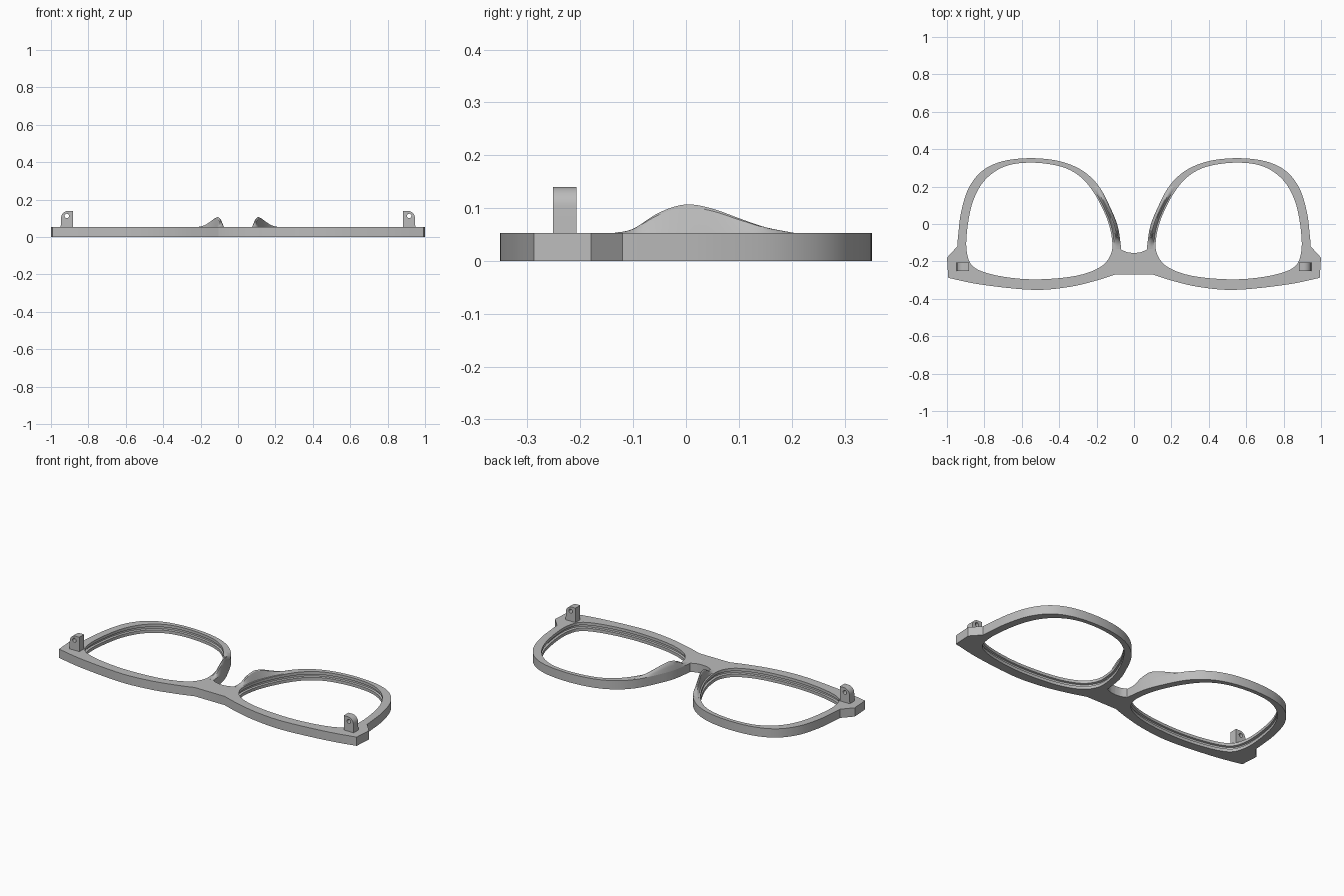
import bpy, bmesh, math
from mathutils import Vector

if "Cube" in bpy.data.objects:
    bpy.data.objects.remove(bpy.data.objects["Cube"])

THICK = 0.053

grey = bpy.data.materials.new("plain grey")
grey.use_nodes = True
COLOUR = (0.5, 0.5, 0.5, 1)
grey.diffuse_color = COLOUR
grey.node_tree.nodes["Principled BSDF"].inputs["Base Color"].default_value = COLOUR


def spline(pts, closed=False, n=8):
    """Smooth curve through the points."""
    p = [Vector(q) for q in pts]
    count = len(p)
    out = []
    for i in range(count if closed else count - 1):
        if closed:
            a, b, c, d = (p[(i + k) % count] for k in (-1, 0, 1, 2))
        else:
            a, b, c, d = p[max(i - 1, 0)], p[i], p[i + 1], p[min(i + 2, count - 1)]
        for s in range(n):
            t = s / n
            out.append(0.5 * (2 * b + (c - a) * t + (2 * a - 5 * b + 4 * c - d) * t * t
                              + (3 * b - a - 3 * c + d) * t ** 3))
    if not closed:
        out.append(p[-1])
    return out


def finish(bm, name, mirrored=False):
    bmesh.ops.recalc_face_normals(bm, faces=bm.faces)
    mesh = bpy.data.meshes.new(name)
    bm.to_mesh(mesh)
    bm.free()
    mesh.materials.append(grey)
    obj = bpy.data.objects.new(name, mesh)
    bpy.context.collection.objects.link(obj)
    bpy.ops.object.select_all(action='DESELECT')
    obj.select_set(True)
    bpy.context.view_layer.objects.active = obj
    bpy.ops.object.shade_smooth_by_angle(angle=math.radians(30))
    if mirrored:
        obj.modifiers.new("Mirror", 'MIRROR').use_mirror_merge = False
    return obj


def plate(bm, stacks, place):
    """Solid plate: each stack of rings (loop, level) makes one wall; ends are capped."""
    caps = ([], [])
    for stack in stacks:
        rings = [[bm.verts.new(place(q, level)) for q in loop] for loop, level in stack]
        n = len(rings[0])
        for low, high in zip(rings, rings[1:]):
            for i in range(n):
                j = (i + 1) % n
                bm.faces.new((low[i], low[j], high[j], high[i]))
        for cap, ring in zip(caps, (rings[0], rings[-1])):
            cap += [bm.edges.get((ring[i], ring[(i + 1) % n])) for i in range(n)]
    for cap in caps:
        bmesh.ops.triangle_fill(bm, edges=cap, use_beauty=True)


# Front frame outline, one half from the bridge round to the bridge
bridge = spline([(0, -.155), (.035, -.151), (.068, -.137)])
rim = spline([(.068, -.137), (.085, -.02), (.123, .08), (.19, .205), (.28, .288), (.40, .336),
              (.55, .352), (.70, .336), (.81, .285), (.885, .19), (.925, .06), (.94, -.06),
              (.945, -.12)])
brow = spline([(.993, -.288), (.81, -.325), (.54, -.352), (.35, -.337), (.20, -.302), (.10, -.27)])
half = bridge[:-1] + rim + [Vector((1, -.18))] + brow + [Vector((0, -.27))]
outline = half + [Vector((-q.x, q.y)) for q in reversed(half[1:-1])]

# Lens opening
opening = spline([(.55, .328), (.69, .308), (.797, .235), (.862, .118), (.893, -.04), (.892, -.16),
                  (.85, -.235), (.72, -.278), (.53, -.296), (.315, -.278), (.18, -.23),
                  (.123, -.16), (.118, -.08), (.144, .027), (.21, .16), (.29, .255), (.395, .308)],
                 closed=True)
centre = sum(opening, Vector((0, 0))) / len(opening)
groove = [centre + (q - centre) * 1.03 for q in opening]


def flip(loop, sign):
    return [Vector((q.x * sign, q.y)) for q in loop]


# Frame with a lens groove round each opening
stacks = [[(outline, 0), (outline, THICK)]]
for sign in (1, -1):
    hole, cut = flip(opening, sign), flip(groove, sign)
    stacks.append([(hole, 0), (hole, .018), (cut, .021), (cut, .033), (hole, .036), (hole, THICK)])
bm = bmesh.new()
plate(bm, stacks, lambda q, z: (q.x, q.y, z))
finish(bm, "front_frame")


# Nose pads: humps that follow the rim beside the bridge
def x_at(loop, y):
    for a, b in zip(loop, loop[1:]):
        if min(a.y, b.y) <= y <= max(a.y, b.y) and a.y != b.y and a.x < .5:
            return a.x + (b.x - a.x) * (y - a.y) / (b.y - a.y)


crest = spline([(-.134, THICK + .0005), (-.10, .061), (-.05, .092), (0, .107), (.05, .099),
                (.10, .081), (.15, .064), (.203, THICK + .0005)], n=5)
section = [(0, 0), (.1, .5), (.23, .88), (.37, 1), (.5, .9), (.63, .5), (.78, 0)]
bm = bmesh.new()
rows = []
for station in crest:
    y, height = station.x, station.y - THICK
    outer, inner = x_at(rim, y), x_at(opening, y)
    rows.append([bm.verts.new((outer + (inner - outer) * t, y, THICK + height * h))
                 for t, h in section])
for a, b in zip(rows, rows[1:]):
    for i in range(len(section)):
        j = (i + 1) % len(section)
        bm.faces.new((a[i], a[j], b[j], b[i]))
bm.faces.new(rows[0])
bm.faces.new(rows[-1])
finish(bm, "nose_pads", mirrored=True)


# Hinge lugs: upright tabs with a rounded outer corner and a pin hole
def arc(cx, cz, r, start, end, n):
    return [Vector((cx + r * math.cos(start + (end - start) * i / n),
                    cz + r * math.sin(start + (end - start) * i / n))) for i in range(n + 1)]


tab = [Vector((.882, THICK)), Vector((.948, THICK))] + arc(.908, .102, .038, 0, math.pi / 2, 10)
tab.append(Vector((.882, .14)))
pin = arc(.915, .113, .012, 0, 2 * math.pi, 20)[:-1]
bm = bmesh.new()
plate(bm, [[(loop, -.252), (loop, -.207)] for loop in (tab, pin)], lambda q, y: (q.x, y, q.y))
finish(bm, "hinge_lugs", mirrored=True)
